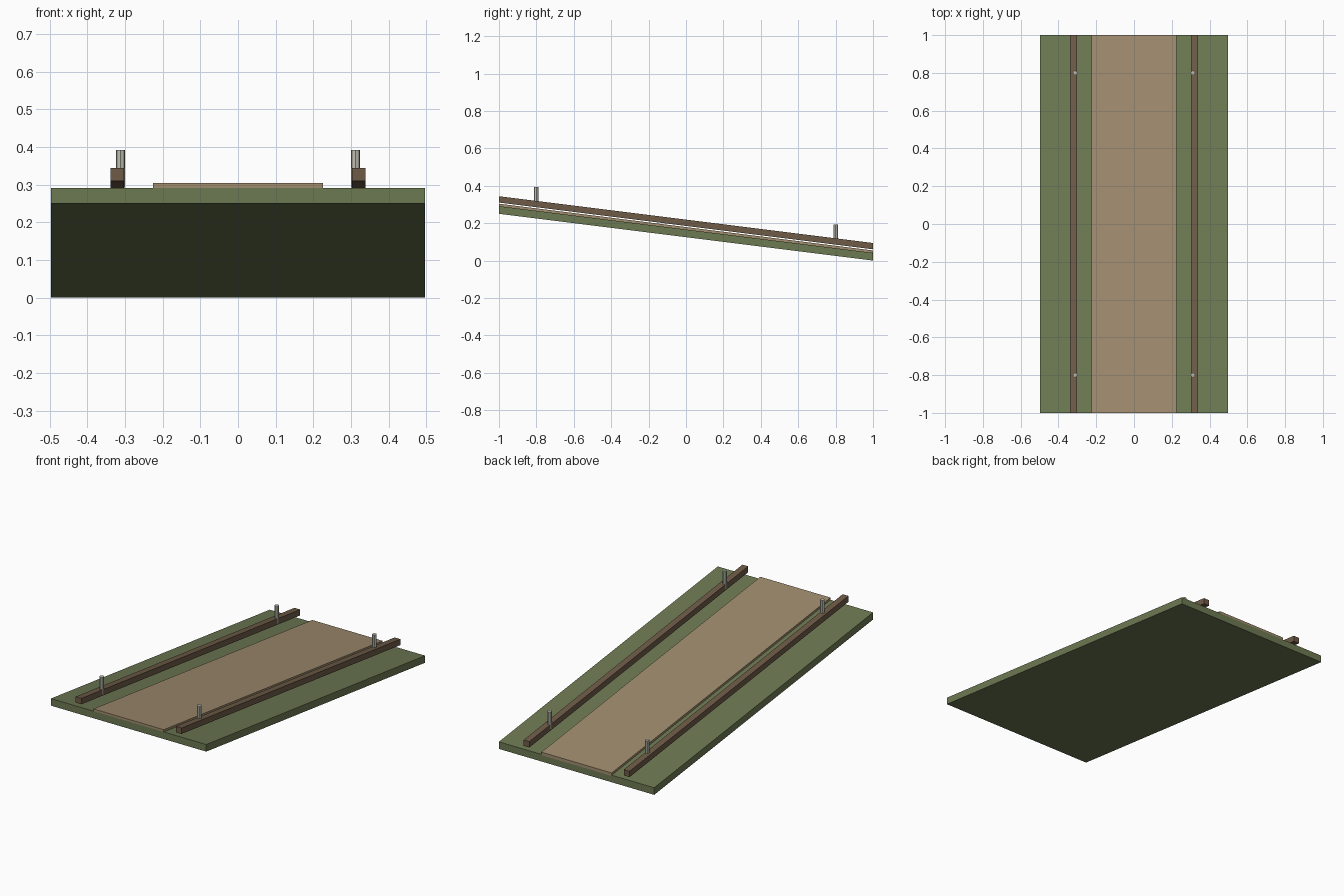
import bpy, bmesh

if "Cube" in bpy.data.objects:
    bpy.data.objects.remove(bpy.data.objects["Cube"])

SLOPE = 0.125  # drop per unit of y


def material(name, rgb):
    m = bpy.data.materials.new(name)
    m.diffuse_color = (*rgb, 1)
    m.use_nodes = True
    m.node_tree.nodes["Principled BSDF"].inputs["Base Color"].default_value = m.diffuse_color
    return m


GREEN = material("moss_green", (0.152, 0.195, 0.086))
TAN = material("path_tan", (0.352, 0.262, 0.156))
BROWN = material("rail_brown", (0.156, 0.105, 0.063))
GREY = material("post_grey", (0.53, 0.53, 0.46))


def finish(name, bm, mat):
    me = bpy.data.meshes.new(name)
    bm.to_mesh(me)
    bm.free()
    me.materials.append(mat)
    ob = bpy.data.objects.new(name, me)
    bpy.context.collection.objects.link(ob)


def sloped_box(name, x0, x1, z0, z1, mat):
    """Full-length box sheared down the slope; z0, z1 are heights at the front end."""
    bm = bmesh.new()
    bmesh.ops.create_cube(bm, size=1)
    for v in bm.verts:
        v.co.x = x0 if v.co.x < 0 else x1
        v.co.y *= 2
        v.co.z = (z0 if v.co.z < 0 else z1) - SLOPE * (v.co.y + 1)
    finish(name, bm, mat)


def post(name, x, y):
    """Small upright post beside the rail."""
    top = 0.392 - SLOPE * (y + 0.8)
    height = 0.1
    bm = bmesh.new()
    bmesh.ops.create_cone(bm, cap_ends=True, segments=8, radius1=0.0125,
                          radius2=0.0125, depth=height)
    for v in bm.verts:
        v.co.x += x
        v.co.y += y
        v.co.z += top - height / 2
    finish(name, bm, mat=GREY)


# sloping ground and raised path
sloped_box("ground_slab", -0.497, 0.497, 0.25, 0.291, GREEN)
sloped_box("path", -0.225, 0.225, 0.286, 0.304, TAN)

# floating rails with two posts on each side
for side, s in (("left", -1), ("right", 1)):
    a, b = sorted((s * 0.302, s * 0.339))
    sloped_box(side + "_rail", a, b, 0.31, 0.344, BROWN)
    for end, y in (("front", -0.8), ("back", 0.8)):
        post(f"{side}_{end}_post", s * 0.312, y)
